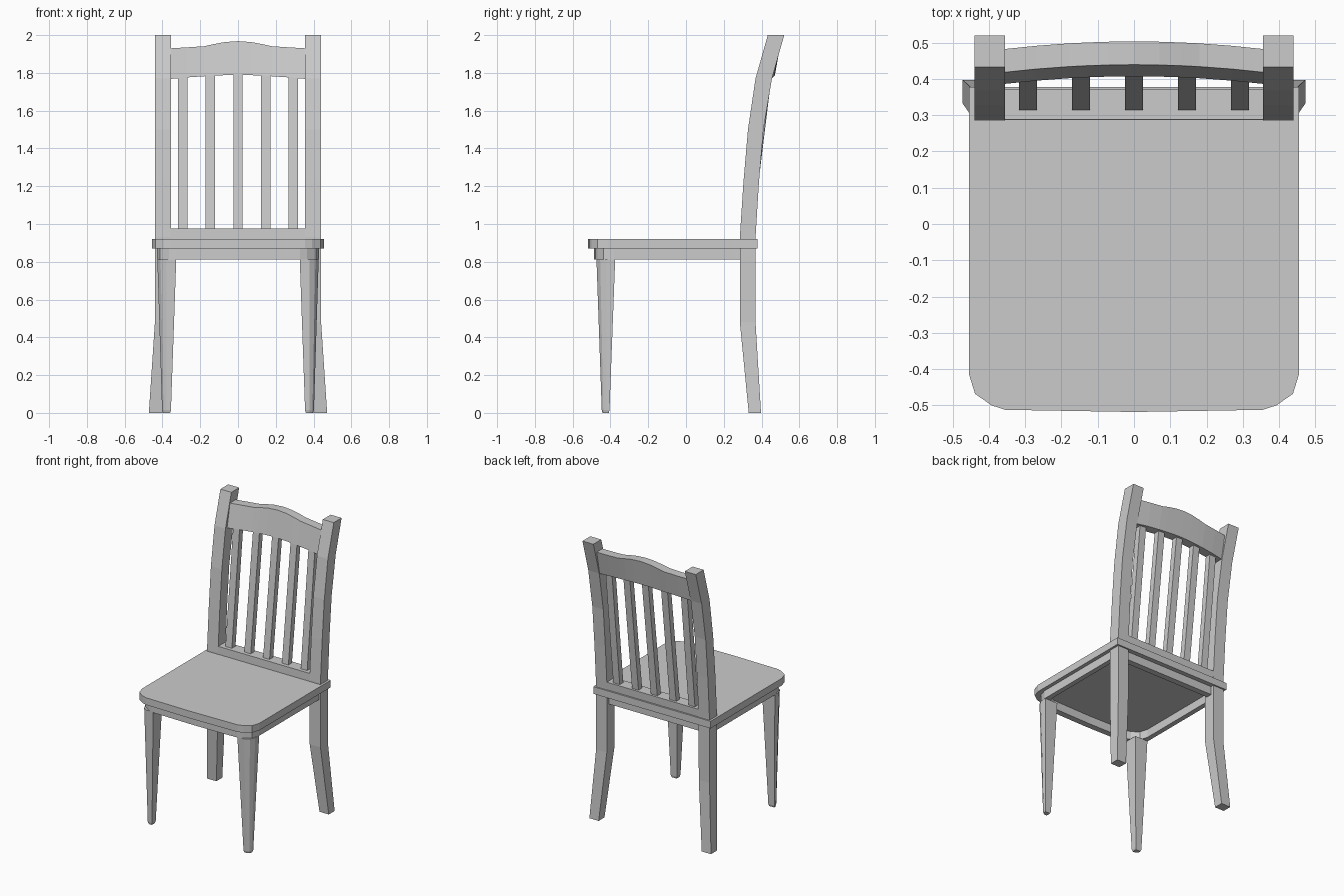
import bpy
import bmesh

if "Cube" in bpy.data.objects:
    bpy.data.objects.remove(bpy.data.objects["Cube"])


def loft(name, rings, mirror=False, closed=False):
    """Skin a list of equal-length 3D rings into one object."""
    bm = bmesh.new()
    vr = [[bm.verts.new(p) for p in r] for r in rings]
    n = len(vr[0])
    pairs = list(zip(vr, vr[1:]))
    if closed:
        pairs.append((vr[-1], vr[0]))
    for a, b in pairs:
        for i in range(n):
            j = (i + 1) % n
            bm.faces.new((a[i], a[j], b[j], b[i]))
    if not closed:
        bm.faces.new(vr[0])
        bm.faces.new(vr[-1])
    bmesh.ops.recalc_face_normals(bm, faces=bm.faces)
    me = bpy.data.meshes.new(name)
    bm.to_mesh(me)
    bm.free()
    ob = bpy.data.objects.new(name, me)
    bpy.context.collection.objects.link(ob)
    if mirror:
        ob.modifiers.new("mirror", 'MIRROR').use_mirror_merge = False
    return ob


def rect(x0, x1, y0, y1, z):
    return [(x0, y0, z), (x1, y0, z), (x1, y1, z), (x0, y1, z)]


def seat_outline(inset, z):
    """Square back, clipped round front corners, slightly bowed front."""
    w, f, b = 0.455 - inset * 0.8, -0.518 + inset, 0.378 - inset
    half = [(w, b), (w, f + 0.105), (w - 0.017, f + 0.05),
            (w - 0.063, f + 0.018), (w - 0.1, f + 0.006)]
    pts = half + [(0, f)] + [(-x, y) for x, y in reversed(half)]
    return [(x, y, z) for x, y in pts]


# Seat board
loft("seat", [seat_outline(0, 0.87), seat_outline(0, 0.92)])

# Apron: hollow frame under the seat
loft("apron", [seat_outline(0.032, 0.812), seat_outline(0.032, 0.87),
               seat_outline(0.075, 0.87), seat_outline(0.075, 0.812)], closed=True)

# Back legs running up into the back posts: z, x0, x1, y0, y1
post = [(0, 0.40, 0.472, 0.332, 0.397), (0.48, 0.357, 0.44, 0.285, 0.368),
        (0.93, 0.355, 0.44, 0.285, 0.368), (1.22, 0.355, 0.44, 0.304, 0.386),
        (1.5, 0.355, 0.44, 0.328, 0.410), (1.77, 0.355, 0.44, 0.368, 0.455),
        (2.0, 0.355, 0.44, 0.433, 0.52)]
loft("back_leg_and_post", [rect(a, b, c, d, z) for z, a, b, c, d in post], mirror=True)

# Front legs: tapered, outer front corner rounded off
section = [(0, 1), (0, 0), (0.52, 0), (0.83, 0.2), (1, 0.55), (1, 1)]


def leg_ring(z, x0, x1, y0, y1):
    return [(x0 + u * (x1 - x0), y0 + v * (y1 - y0), z) for u, v in section]


loft("front_leg", [leg_ring(0, 0.359, 0.398, -0.442, -0.409),
                   leg_ring(0.015, 0.355, 0.402, -0.446, -0.405),
                   leg_ring(0.813, 0.327, 0.427, -0.474, -0.375)], mirror=True)

# Lower back rail resting on the seat
loft("lower_rail", [rect(-0.357, 0.357, 0.286, 0.366, 0.915),
                    rect(-0.357, 0.357, 0.288, 0.370, 0.975)])


# Crest rail: bowed backwards, arched top and bottom
def bow(x):
    return 0.021 * (1 - (x / 0.357) ** 2)


half_crest = [(0.357, 1.93, 1.768), (0.27, 1.935, 1.776), (0.18, 1.941, 1.782),
              (0.13, 1.952, 1.785), (0.07, 1.963, 1.788)]
crest = ([(-x, t, b) for x, t, b in half_crest] + [(0, 1.968, 1.79)]
         + half_crest[::-1])
loft("crest_rail", [[(x, 0.386 + bow(x), b), (x, 0.418 + bow(x), t),
                     (x, 0.482 + bow(x), t), (x, 0.450 + bow(x), b)]
                    for x, t, b in crest])

# Five straight back slats leaning from the lower rail to the crest
for i in range(5):
    x = (i - 2) * 0.146
    top = 0.394 + bow(x)
    loft("back_slat", [rect(x - 0.025, x + 0.025, 0.312, 0.352, 0.96),
                       rect(x - 0.025, x + 0.025, top, top + 0.04, 1.80)])
